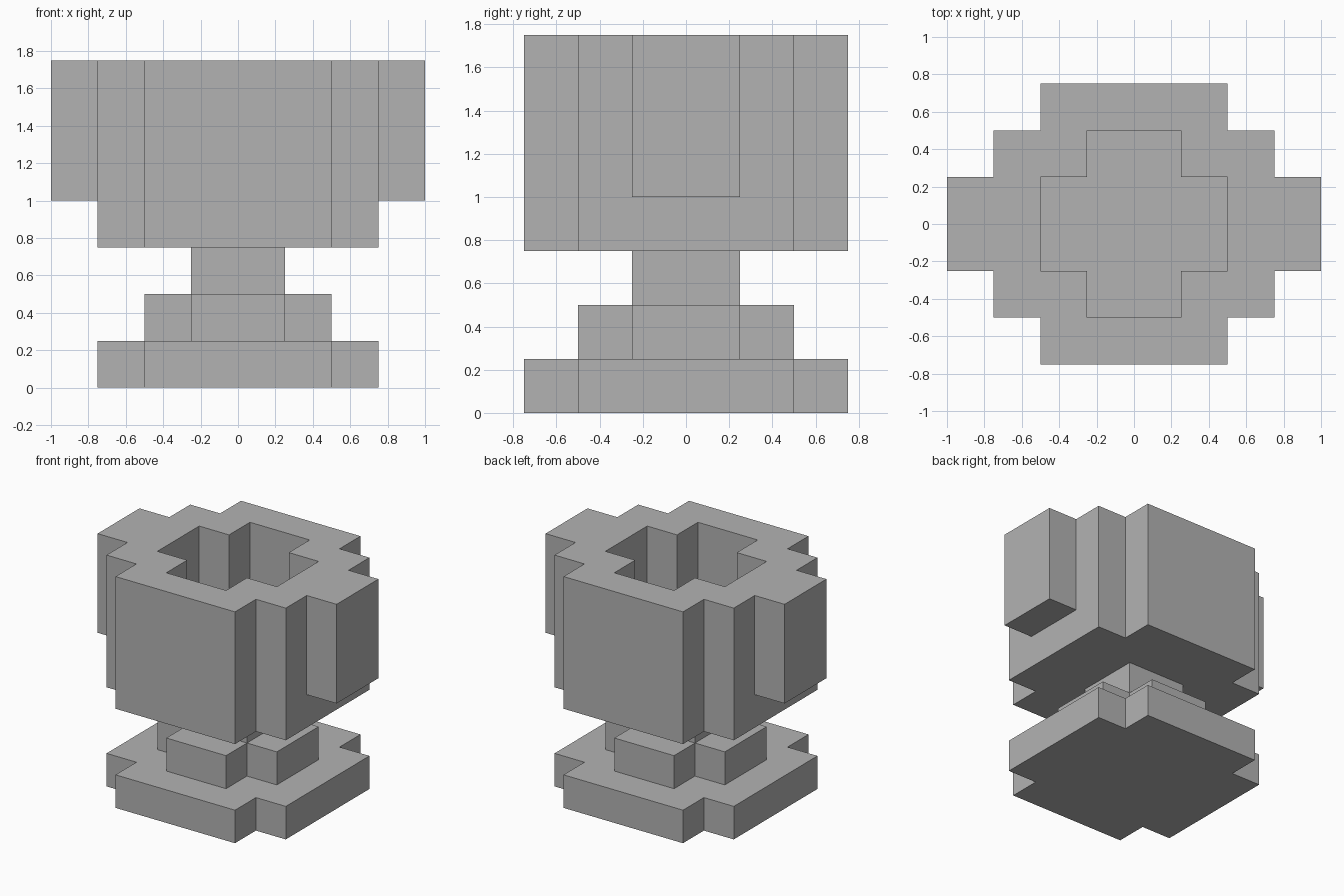
import bpy
import bmesh
from mathutils import Vector

cube = bpy.data.objects.get("Cube")
if cube:
    bpy.data.objects.remove(cube, do_unlink=True)

# Single plain grey for the whole trophy
grey = bpy.data.materials.new("plain_grey")
grey.use_nodes = True
colour = (0.45, 0.45, 0.45, 1)
grey.diffuse_color = colour
grey.node_tree.nodes["Principled BSDF"].inputs["Base Color"].default_value = colour

STEP = 0.25


def plus_outline(r):
    """Square of half-width r with a square notch cut from each corner."""
    n = r - STEP
    corner = [(r, n), (n, n), (n, r)]
    points = []
    for _ in range(4):
        points += corner
        corner = [(-y, x) for x, y in corner]
    return points


def box_outline(x0, x1, y0, y1):
    return [(x0, y0), (x1, y0), (x1, y1), (x0, y1)]


def prism(name, outline, z0, z1, cavity=0):
    """Extrude an outline upward; optionally sink a cavity inside a rim."""
    bm = bmesh.new()
    base = bm.faces.new([bm.verts.new((x, y, z0)) for x, y in outline])
    ext = bmesh.ops.extrude_face_region(bm, geom=[base], use_keep_orig=True)["geom"]
    top_verts = [g for g in ext if isinstance(g, bmesh.types.BMVert)]
    bmesh.ops.translate(bm, verts=top_verts, vec=(0, 0, z1 - z0))
    bmesh.ops.recalc_face_normals(bm, faces=bm.faces)
    if cavity:
        bm.normal_update()
        top = max(bm.faces, key=lambda f: f.calc_center_median().z)
        bmesh.ops.inset_region(bm, faces=[top], thickness=STEP, use_even_offset=True)
        floor = bmesh.ops.extrude_discrete_faces(bm, faces=[top])["faces"][0]
        bmesh.ops.translate(bm, verts=floor.verts, vec=Vector((0, 0, -cavity)))
        bmesh.ops.recalc_face_normals(bm, faces=bm.faces)
    mesh = bpy.data.meshes.new(name)
    bm.to_mesh(mesh)
    bm.free()
    mesh.materials.append(grey)
    obj = bpy.data.objects.new(name, mesh)
    bpy.context.collection.objects.link(obj)
    return obj


# Stepped foot and stem
prism("base", plus_outline(0.75), 0, 0.25)
prism("base_step", plus_outline(0.5), 0.25, 0.5)
prism("stem", box_outline(-0.25, 0.25, -0.25, 0.25), 0.5, 0.75)

# Hollow cup
prism("cup", plus_outline(0.75), 0.75, 1.75, cavity=0.75)

# Side handles
prism("left_handle", box_outline(0.75, 1, -0.25, 0.25), 1, 1.75)
prism("right_handle", box_outline(-1, -0.75, -0.25, 0.25), 1, 1.75)
